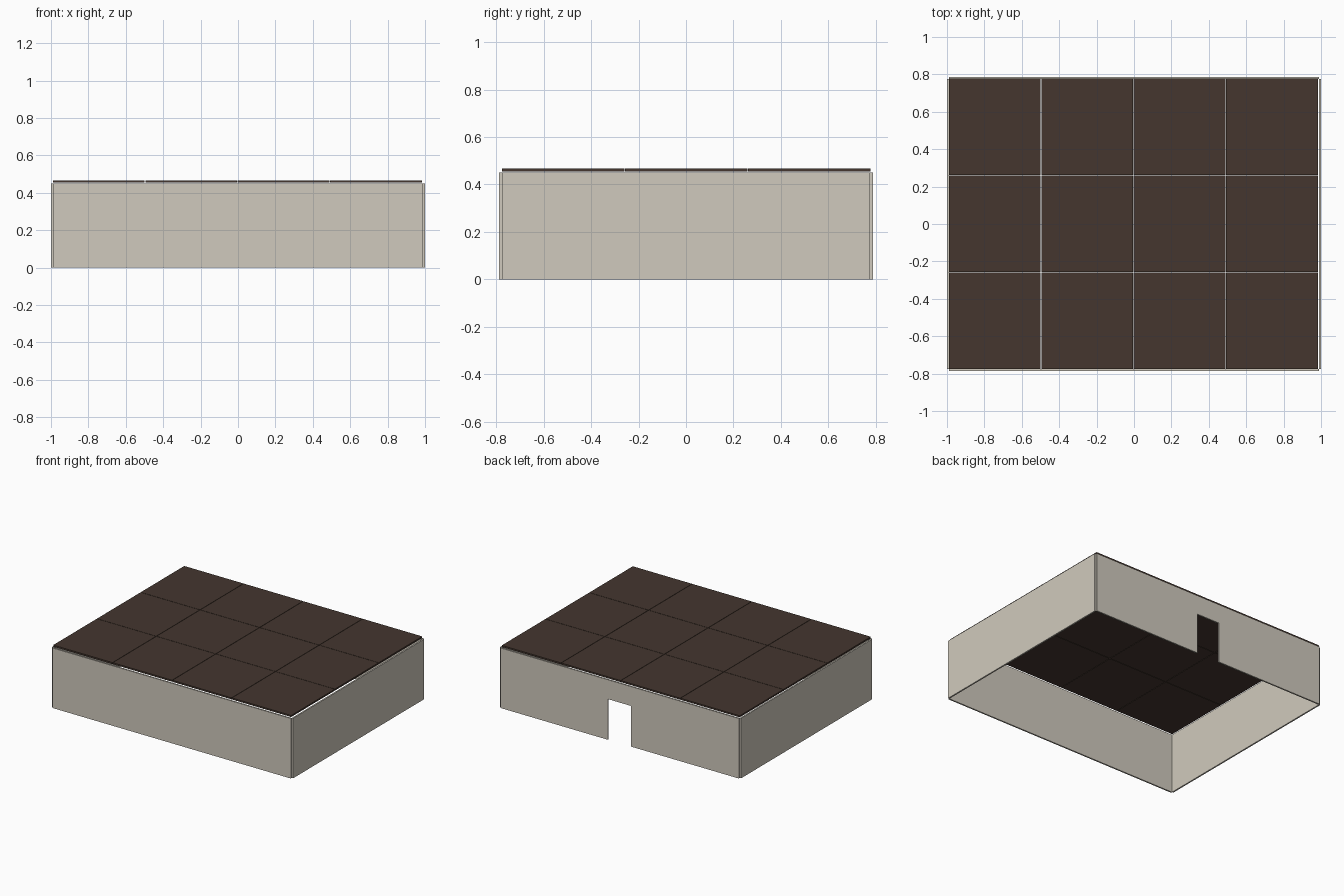
import bpy, bmesh

if "Cube" in bpy.data.objects:
    bpy.data.objects.remove(bpy.data.objects["Cube"])

def material(name, rgb):
    m = bpy.data.materials.new(name)
    m.diffuse_color = (*rgb, 1)
    m.use_nodes = True
    m.node_tree.nodes["Principled BSDF"].inputs["Base Color"].default_value = m.diffuse_color
    return m

plaster = material("pale_plaster", (0.63, 0.59, 0.51))
brown = material("dark_brown_panel", (0.058, 0.037, 0.028))

def prism(name, profile, y0, y1, mat):
    """Extrude an x-z outline from y0 to y1."""
    bm = bmesh.new()
    face = bm.faces.new([bm.verts.new((x, y0, z)) for x, z in profile])
    ext = bmesh.ops.extrude_face_region(bm, geom=[face])["geom"]
    verts = [v for v in ext if isinstance(v, bmesh.types.BMVert)]
    bmesh.ops.translate(bm, verts=verts, vec=(0, y1 - y0, 0))
    bmesh.ops.recalc_face_normals(bm, faces=bm.faces)
    me = bpy.data.meshes.new(name)
    bm.to_mesh(me)
    bm.free()
    me.materials.append(mat)
    ob = bpy.data.objects.new(name, me)
    bpy.context.collection.objects.link(ob)
    return ob

def box(name, x0, x1, y0, y1, z0, z1, mat):
    return prism(name, [(x0, z0), (x1, z0), (x1, z1), (x0, z1)], y0, y1, mat)

H = 0.45              # wall height
XI, XO = 0.989, 1.0   # inner and outer faces of side walls
YI, YO = 0.776, 0.787 # inner and outer faces of front and back walls

# Front wall, two panels meeting at a seam
seam = -0.335
box("front_wall_left", -XI, seam, -YO, -YI, 0, H, plaster)
box("front_wall_right", seam, XI, -YO, -YI, 0, H, plaster)

# Side walls, leaving small notches at the corners
box("left_wall", -XO, -XI, -YI, YI, 0, H, plaster)
box("right_wall", XI, XO, -YI, YI, 0, H, plaster)

# Back wall with doorway
d0, d1, dh = -0.093, 0.098, 0.305
prism("back_wall_with_doorway",
      [(-XI, 0), (d0, 0), (d0, dh), (d1, dh), (d1, 0), (XI, 0), (XI, H), (-XI, H)],
      YI, YO, plaster)

# Roof panels, 4 by 3, with hairline gaps, resting just above the walls
x_start, y_start, gap = -0.99, -0.775, 0.003
px, py = 1.977 / 4, 1.555 / 3
for i in range(4):
    for j in range(3):
        x, y = x_start + i * px, y_start + j * py
        box(f"roof_panel_{i}_{j}", x, x + px - gap, y, y + py - gap, 0.455, 0.467, brown)
